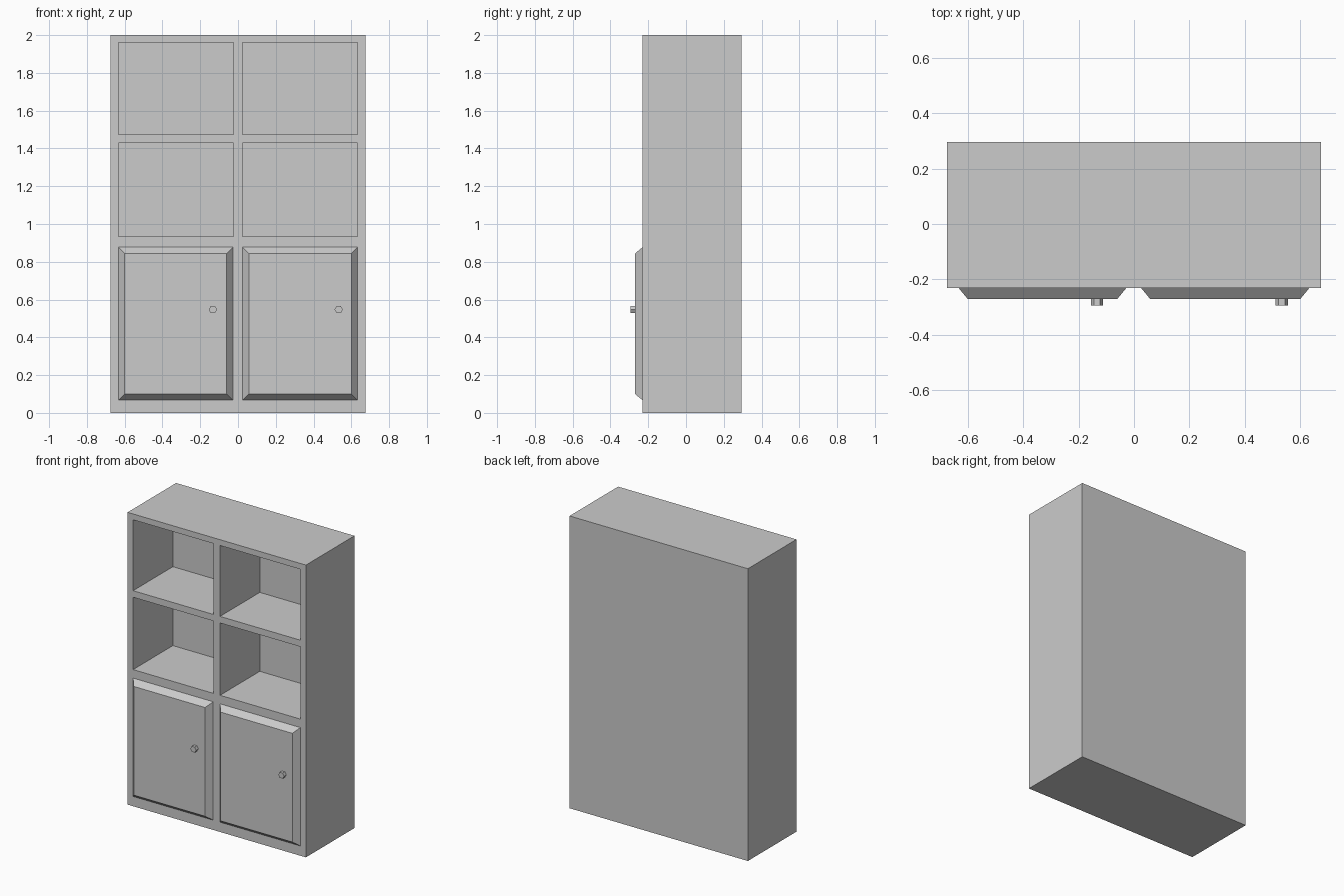
import bpy, bmesh, math
from mathutils import Matrix, Vector

if "Cube" in bpy.data.objects:
    bpy.data.objects.remove(bpy.data.objects["Cube"])

FRONT, BACK, NICHE_BACK = -0.23, 0.295, 0.20
DOOR_FRONT, KNOB_FRONT = -0.27, -0.294


def finish(bm, name):
    bmesh.ops.recalc_face_normals(bm, faces=bm.faces)
    mesh = bpy.data.meshes.new(name)
    bm.to_mesh(mesh)
    bm.free()
    obj = bpy.data.objects.new(name, mesh)
    bpy.context.collection.objects.link(obj)
    return obj


def cabinet_body():
    xs = [-0.675, -0.633, -0.025, 0.025, 0.633, 0.675]
    zs = [0, 0.935, 1.43, 1.475, 1.96, 2.0]
    bm = bmesh.new()
    # front frame as a grid of cells
    grid = [[bm.verts.new((x, FRONT, z)) for x in xs] for z in zs]
    cells = {}
    for r in range(5):
        for c in range(5):
            cells[r, c] = bm.faces.new((grid[r][c], grid[r][c + 1],
                                        grid[r + 1][c + 1], grid[r + 1][c]))
    # outer shell and back panel
    rim = [e for e in bm.edges if e.is_boundary]
    ext = bmesh.ops.extrude_edge_only(bm, edges=rim)["geom"]
    for v in ext:
        if isinstance(v, bmesh.types.BMVert):
            v.co.y = BACK
    back_edges = [e for e in ext if isinstance(e, bmesh.types.BMEdge)
                  and all(v.co.y == v.co.y and v.co.y > 0 for v in e.verts)]
    bmesh.ops.contextual_create(bm, geom=back_edges)
    # four open niches pushed into the body
    niches = [cells[r, c] for r in (1, 3) for c in (1, 3)]
    for f in bmesh.ops.extrude_discrete_faces(bm, faces=niches)["faces"]:
        for v in f.verts:
            v.co.y = NICHE_BACK
    return finish(bm, "cabinet_body")


def door(name, x0, x1, z0=0.067, z1=0.877, bevel=0.033):
    # raised panel with sloping sides
    bm = bmesh.new()
    bmesh.ops.create_cube(bm, size=2)
    cx, cz = (x0 + x1) / 2, (z0 + z1) / 2
    hx, hz = (x1 - x0) / 2, (z1 - z0) / 2
    for v in bm.verts:
        inset = bevel if v.co.y < 0 else 0
        v.co = Vector((cx + v.co.x * (hx - inset),
                       DOOR_FRONT if v.co.y < 0 else FRONT,
                       cz + v.co.z * (hz - inset)))
    return finish(bm, name)


def knob(name, x, z=0.547):
    # six-sided knob, corners pointing sideways
    bm = bmesh.new()
    bmesh.ops.create_cone(bm, cap_ends=True, segments=6, radius1=0.022,
                          radius2=0.022, depth=DOOR_FRONT - KNOB_FRONT)
    pts = sorted(bm.verts, key=lambda v: v.co.x)
    turn = 0 if abs(pts[-1].co.x - 0.022) < 1e-4 else math.pi / 6
    bm.transform(Matrix.Translation((x, (DOOR_FRONT + KNOB_FRONT) / 2, z))
                 @ Matrix.Rotation(math.pi / 2, 4, 'X')
                 @ Matrix.Rotation(turn, 4, 'Z'))
    return finish(bm, name)


cabinet_body()
for side, x0, x1, kx in (("left", -0.633, -0.027, -0.133),
                         ("right", 0.025, 0.633, 0.533)):
    door(side + "_door", x0, x1)
    knob(side + "_knob", kx)
